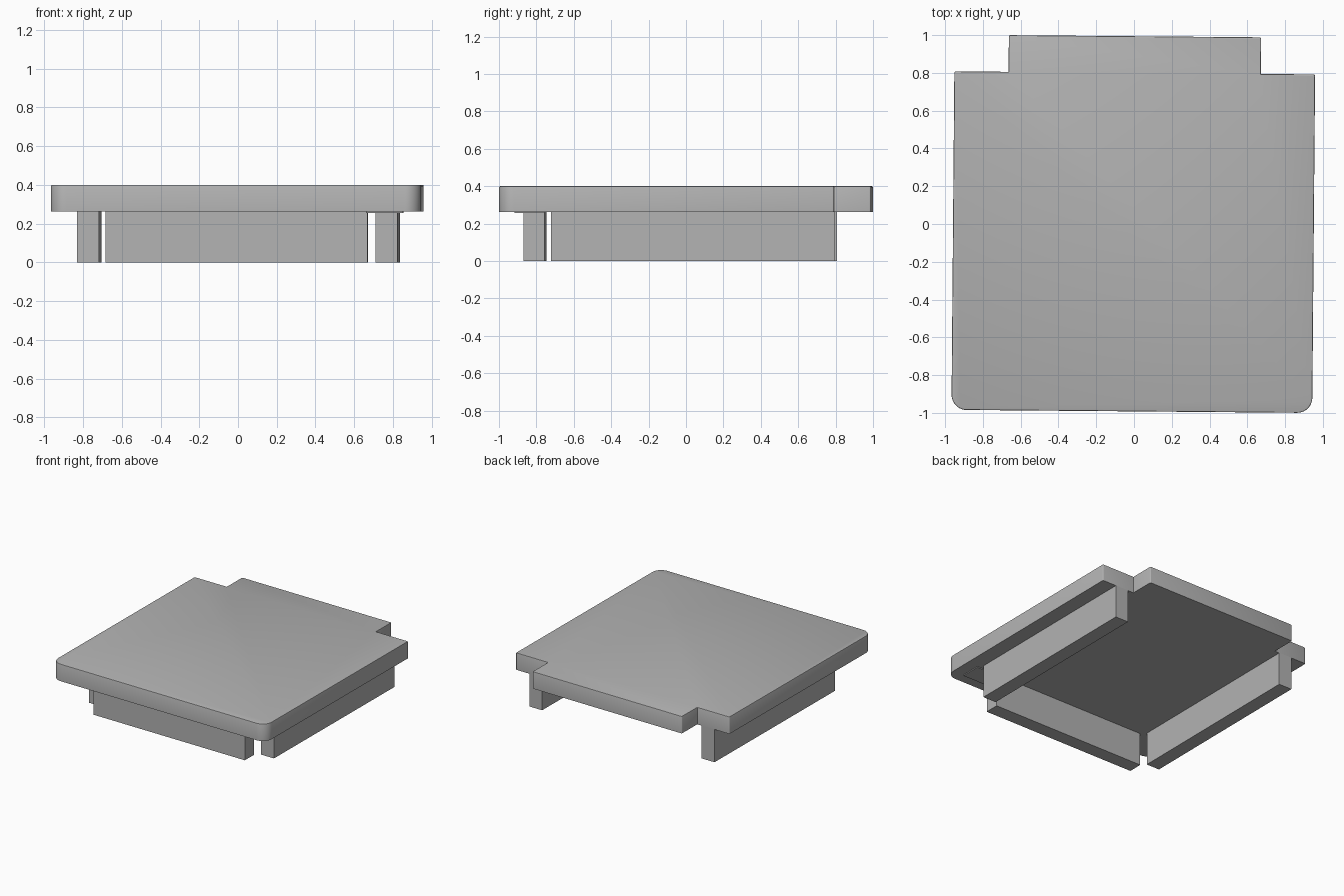
import bpy, bmesh
from math import cos, sin, pi
from mathutils import Matrix

if "Cube" in bpy.data.objects:
    bpy.data.objects.remove(bpy.data.objects["Cube"], do_unlink=True)

grey = bpy.data.materials.new("plain grey")
grey.use_nodes = True
grey.diffuse_color = (0.45, 0.45, 0.45, 1)
grey.node_tree.nodes["Principled BSDF"].inputs["Base Color"].default_value = (0.45, 0.45, 0.45, 1)

TWIST = Matrix.Rotation(-0.0085, 4, 'Z')  # the whole piece sits slightly turned


def prism(name, outline, z0, z1, chamfer=0):
    """Extrude a flat outline from z0 to z1 and soften its top rim."""
    bm = bmesh.new()
    base = bm.faces.new([bm.verts.new((x, y, z0)) for x, y in outline])
    grown = bmesh.ops.extrude_face_region(bm, geom=[base])["geom"]
    bmesh.ops.translate(bm, vec=(0, 0, z1 - z0),
                        verts=[g for g in grown if isinstance(g, bmesh.types.BMVert)])
    bmesh.ops.recalc_face_normals(bm, faces=bm.faces)
    if chamfer:
        rim = [e for e in bm.edges if all(v.co.z > z1 - 1e-4 for v in e.verts)]
        bmesh.ops.bevel(bm, geom=rim, offset=chamfer, segments=2, profile=0.5, affect='EDGES')
    bm.transform(TWIST)
    mesh = bpy.data.meshes.new(name)
    bm.to_mesh(mesh)
    bm.free()
    mesh.materials.append(grey)
    obj = bpy.data.objects.new(name, mesh)
    bpy.context.collection.objects.link(obj)
    return obj


def box(name, x0, x1, y0, y1, z0, z1):
    return prism(name, [(x0, y0), (x1, y0), (x1, y1), (x0, y1)], z0, z1)


def arc(cx, cy, r, start, steps):
    """Quarter circle, counter-clockwise."""
    return [(cx + r * cos(start + pi / 2 * i / steps), cy + r * sin(start + pi / 2 * i / steps))
            for i in range(steps + 1)]


# Cover plate: rounded front corners, stepped tab at the back
W, TAB, FRONT, STEP, BACK, R, r = 0.955, 0.668, -0.992, 0.80, 0.994, 0.08, 0.008
half = arc(W - R, FRONT + R, R, -pi / 2, 10)
half += arc(W - r, STEP - r, r, 0, 3)
half += [(TAB, STEP)]
half += arc(TAB - r, BACK - r, r, 0, 3)
plate = prism("cover_plate", half + [(-x, y) for x, y in reversed(half)], 0.263, 0.40, 0.006)
plate.location.x = -0.003
bpy.context.view_layer.objects.active = plate
plate.select_set(True)
bpy.ops.object.shade_smooth_by_angle(angle=0.6)

# Rails under the plate, open at the back
box("front_rail", -0.678, 0.677, -0.864, -0.751, 0, 0.265)
box("left_rail", 0.717, 0.831, -0.715, 0.80, 0, 0.265)
box("right_rail", -0.825, -0.711, -0.715, 0.80, 0, 0.265)

# Thin pad in the front left corner of the underside
box("corner_pad", 0.67, 0.86, -0.91, -0.75, 0.256, 0.265)
